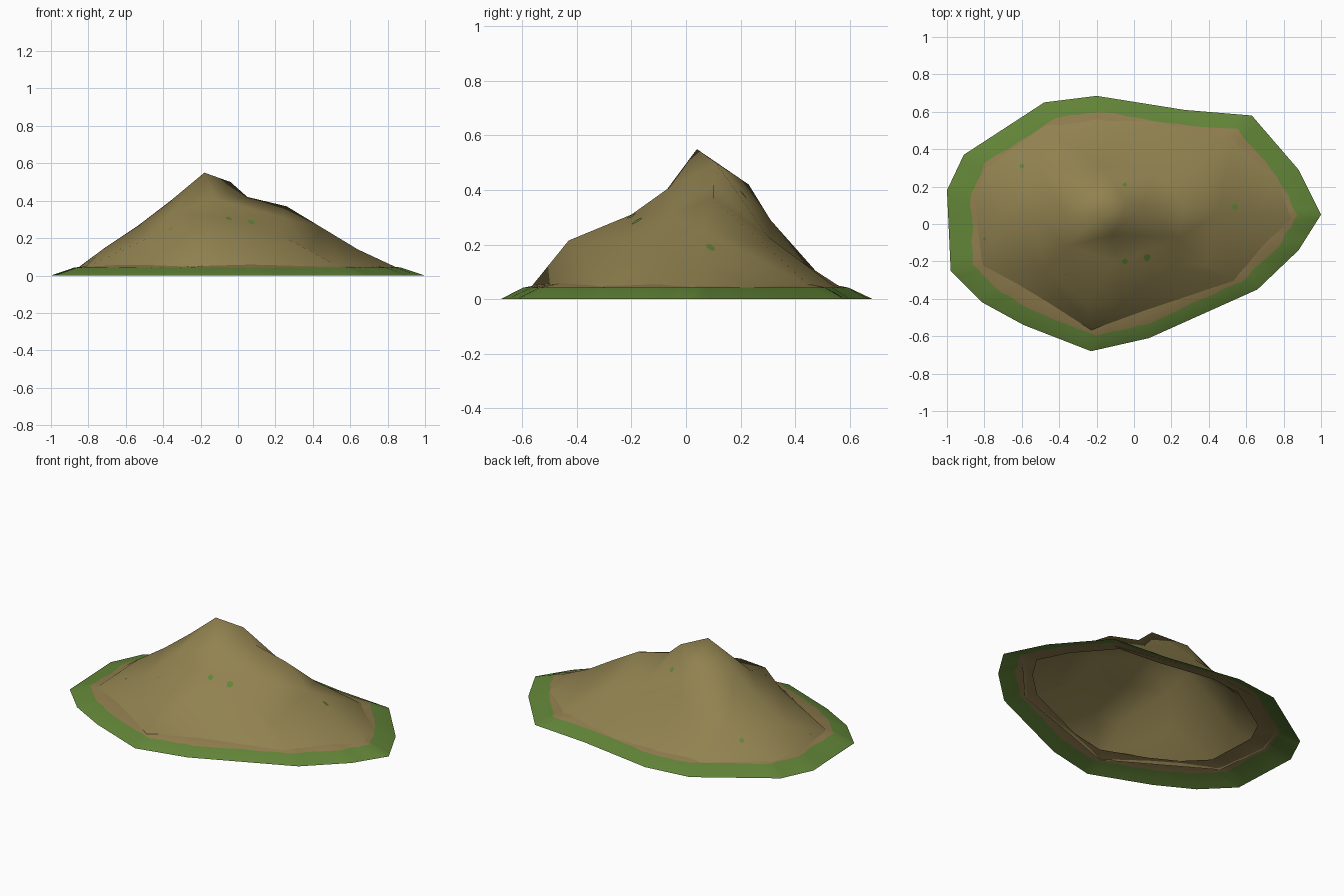
import bpy, random
from mathutils import Vector
from mathutils.geometry import delaunay_2d_cdt
from mathutils.bvhtree import BVHTree

if "Cube" in bpy.data.objects:
    bpy.data.objects.remove(bpy.data.objects["Cube"])

random.seed(4)


def material(name, rgb):
    m = bpy.data.materials.new(name)
    m.diffuse_color = (*rgb, 1)
    m.use_nodes = True
    m.node_tree.nodes["Principled BSDF"].inputs["Base Color"].default_value = m.diffuse_color
    return m


GRASS = material("grass green", (0.122, 0.232, 0.039))
EARTH = material("earth brown", (0.282, 0.222, 0.08))
SOIL = material("soil brown", (0.28, 0.205, 0.077))


def add_mesh(name, verts, faces, mats, smooth=True):
    me = bpy.data.meshes.new(name)
    me.from_pydata(verts, [], faces)
    for m in mats:
        me.materials.append(m)
    for p in me.polygons:
        p.use_smooth = smooth
    ob = bpy.data.objects.new(name, me)
    bpy.context.collection.objects.link(ob)
    return ob


# Grassy skirt: outline rings scaled inward, ragged line between grass and soil
outline = [(1, .05), (.88, .29), (.63, .58), (.27, .61), (-.20, .685), (-.48, .65),
           (-.91, .37), (-1, .18), (-.98, -.25), (-.81, -.42), (-.59, -.54),
           (-.23, -.68), (.08, -.61), (.66, -.35), (.88, -.14)]
STEPS = 6
rim = []
for i, a in enumerate(outline):
    b = Vector(outline[(i + 1) % len(outline)])
    rim += [Vector(a).lerp(b, k / STEPS) for k in range(STEPS)]
n = len(rim)
verts = []
for scale, z, jitter in ((1, 0, 0), (.875, .042, .007), (.745, .06, 0)):
    for p in rim:
        s = scale + random.uniform(-jitter, jitter)
        verts.append((p.x * s, p.y * s, z))
faces = [(r * n + i, r * n + (i + 1) % n, (r + 1) * n + (i + 1) % n, (r + 1) * n + i)
         for r in range(2) for i in range(n)]
skirt = add_mesh("grass_skirt", verts, faces, [GRASS, SOIL])
for p in skirt.data.polygons:
    p.material_index = 0 if p.index < n else 1

# Hill shell: peak, ridges and spurs joined by triangulation
base = [(.85, .03), (.77, .24), (.54, .46), (.1, .55), (-.2, .57), (-.47, .53),
        (-.8, .3), (-.855, .12), (-.82, -.22), (-.23, -.57), (.55, -.30)]
ridges = [
    (-.18, .04, .55), (-.04, .11, .5),                               # summit
    (-.2, .23, .42), (-.18, .31, .29), (-.15, .42, .14),             # back ridge
    (.05, .1, .42), (.26, .10, .37), (.45, .06, .255), (.64, .05, .14),  # right spur
    (.24, -.07, .31), (.22, -.22, .22), (.38, -.22, .14),            # front right
    (.13, .3, .23), (.32, .3, .19),                                  # back right
    (-.12, -.06, .41), (-.085, -.2, .31), (-.07, -.43, .215), (-.25, -.42, .21),  # front spur
    (-.36, .04, .40), (-.53, .04, .27), (-.71, .03, .15),            # left ridge
    (-.36, -.12, .335), (-.48, -.25, .2), (-.5, .3, .18)]
pts = [(x, y, .042) for x, y in base] + ridges
loop = [(i, (i + 1) % len(base)) for i in range(len(base))]
v2, _, tris, orig, _, _ = delaunay_2d_cdt([Vector(p[:2]) for p in pts], loop, [], 1, 1e-5)
verts = [(v.x, v.y, pts[o[0]][2]) for v, o in zip(v2, orig)]
hill = add_mesh("hill", verts, [tuple(t) for t in tris], [EARTH])

# Small grass tufts lying on the hill surface
tree = BVHTree.FromPolygons([Vector(v) for v in verts], [tuple(t) for t in tris])
blob = [(1, .1), (.5, .9), (-.5, .8), (-1, 0), (-.4, -.9), (.6, -.8)]
tv, tf = [], []
for x, y, r in ((-.6, .31, .014), (-.05, .21, .012), (.54, .09, .018), (-.05, -.2, .017),
                (.07, -.18, .02), (-.8, -.08, .009), (-.63, -.2, .007), (-.36, -.27, .007)):
    hits = [tree.ray_cast(Vector((x + r * a, y + r * b, 2)), Vector((0, 0, -1)))[0]
            for a, b in blob]
    if all(hits):
        tf.append(tuple(reversed(range(len(tv), len(tv) + len(blob))))
                  if blob[0][0] * blob[1][1] < 0 else tuple(range(len(tv), len(tv) + len(blob))))
        tv += [h + Vector((0, 0, .003)) for h in hits]
add_mesh("grass_tufts", tv, tf, [GRASS], False)
